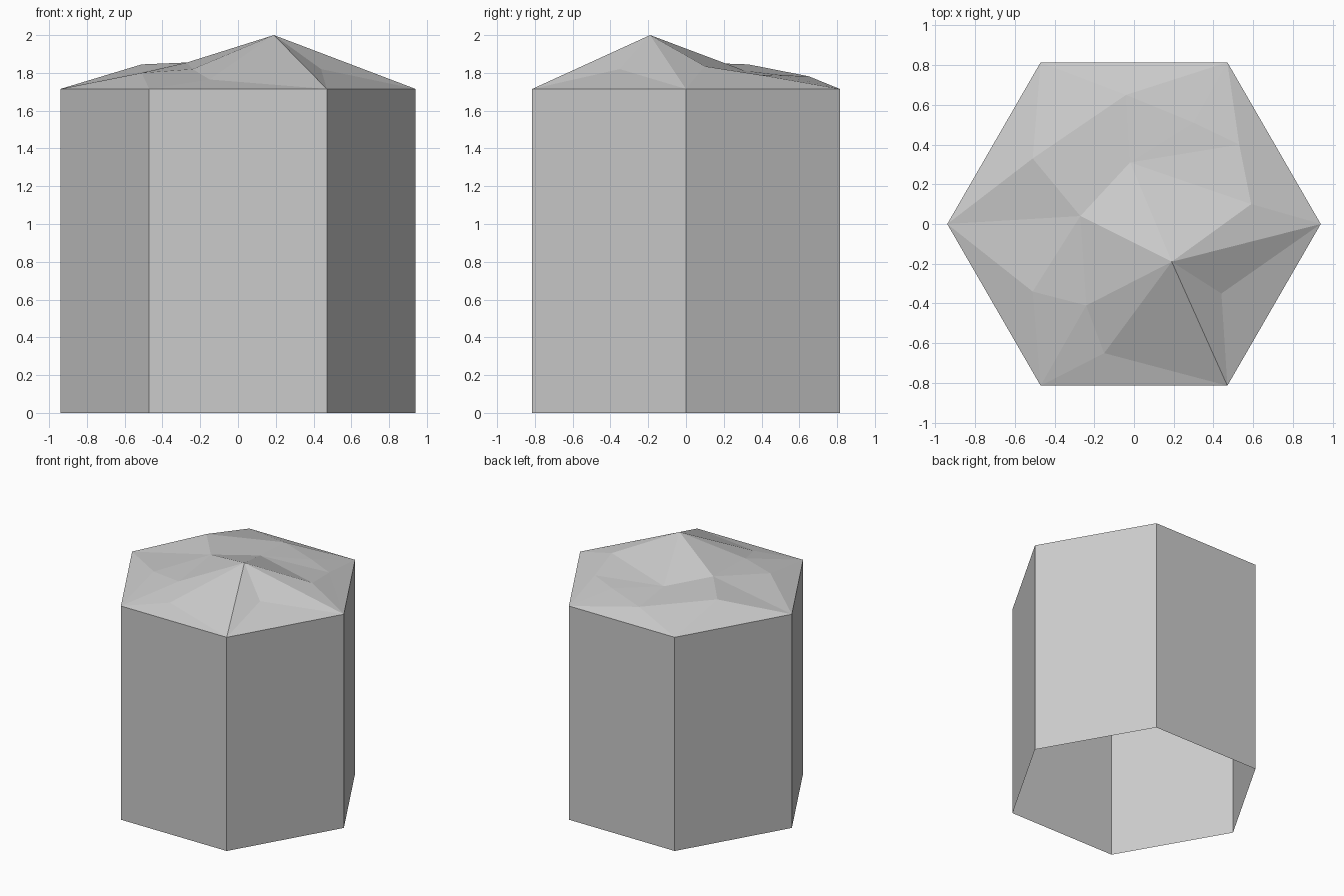
import bpy, bmesh
from math import cos, sin, pi
from mathutils import Vector

cube = bpy.data.objects.get("Cube")
if cube:
    bpy.data.objects.remove(cube)

RADIUS, RIM = 0.94, 1.715

stone = bpy.data.materials.new("light grey stone")
stone.use_nodes = True
grey = (0.6, 0.6, 0.6, 1)
stone.diffuse_color = grey
stone.node_tree.nodes["Principled BSDF"].inputs["Base Color"].default_value = grey


def finish(name, bm):
    mesh = bpy.data.meshes.new(name)
    bm.to_mesh(mesh)
    bm.free()
    mesh.materials.append(stone)
    obj = bpy.data.objects.new(name, mesh)
    bpy.context.collection.objects.link(obj)
    return obj


# Corners of the hexagon, counter-clockwise from the -x corner
corners = {n: Vector((RADIUS * cos(pi + i * pi / 3), RADIUS * sin(pi + i * pi / 3), RIM))
           for i, n in enumerate("ABCDEF")}

# Column: six walls, open underneath
bm = bmesh.new()
top = [bm.verts.new(p) for p in corners.values()]
base = [bm.verts.new((p.x, p.y, 0)) for p in corners.values()]
for i in range(6):
    j = (i + 1) % 6
    bm.faces.new((base[i], base[j], top[j], top[i]))
finish("column_walls", bm)

# Rough faceted cap: peak P and the smaller bumps around it
points = dict(corners)
points.update({
    "P": (0.19, -0.19, 2.0),
    "a": (-0.51, 0.33, 1.845), "b": (-0.27, 0.04, 1.855),
    "c": (-0.51, -0.34, 1.80), "d": (-0.24, -0.41, 1.82),
    "e": (-0.15, -0.65, 1.765), "f": (0.44, -0.35, 1.82),
    "g": (0.59, 0.10, 1.835), "h": (0.53, 0.40, 1.788),
    "i": (0.30, 0.51, 1.787), "j": (-0.02, 0.31, 1.812),
    "k": (-0.04, 0.65, 1.782),
})
facets = ("AFa FEk Fak DEh Dhg DCf CPf DPf DPg CBe CeP edP Bed Bcd "
          "BcA Abc cbd Aba bdP Pbj Pjg jgh jhi hEi iEk ijk abj ajk")
bm = bmesh.new()
verts = {n: bm.verts.new(p) for n, p in points.items()}
for facet in facets.split():
    face = bm.faces.new([verts[n] for n in facet])
    face.normal_update()
    if face.normal.z < 0:
        face.normal_flip()
finish("faceted_cap", bm)
